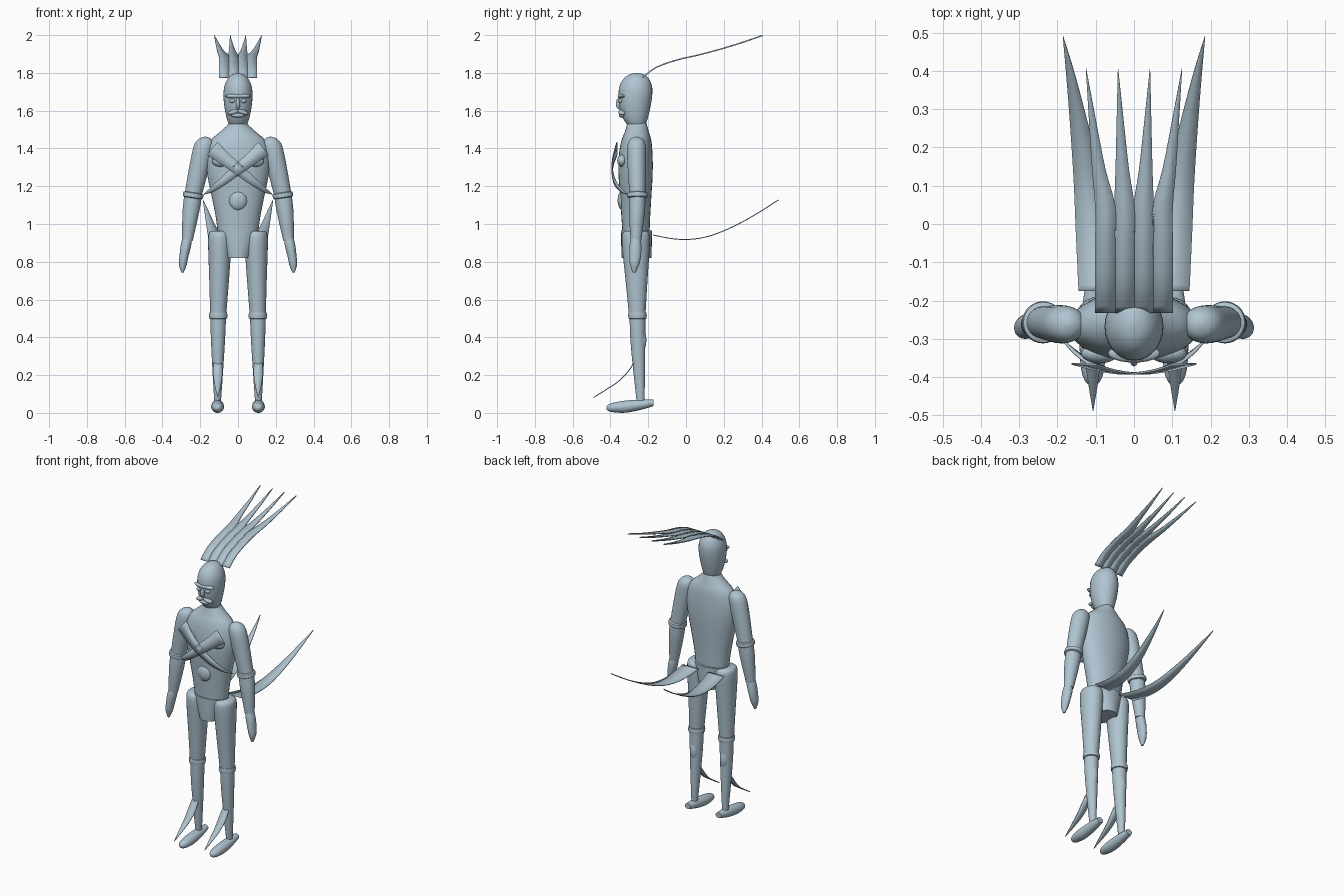
import bpy, bmesh, math
from mathutils import Vector

skin = bpy.data.materials.new("pale blue grey")
skin.diffuse_color = (0.43, 0.55, 0.63, 1)


def spline(rows, n):
    """Catmull-Rom interpolation of rows of numbers."""
    out = []
    for i in range(len(rows) - 1):
        a, b, c, d = (rows[max(i - 1, 0)], rows[i], rows[i + 1], rows[min(i + 2, len(rows) - 1)])
        for k in range(n):
            t = k / n
            out.append([0.5 * (2 * q + (r - p) * t + (2 * p - 5 * q + 4 * r - s) * t * t
                               + (3 * q - p - 3 * r + s) * t ** 3) for p, q, r, s in zip(a, b, c, d)])
    return out + [list(rows[-1])]


def finish(name, bm, angle=40):
    bmesh.ops.recalc_face_normals(bm, faces=bm.faces)
    me = bpy.data.meshes.new(name)
    bm.to_mesh(me)
    bm.free()
    ob = bpy.data.objects.new(name, me)
    bpy.context.collection.objects.link(ob)
    me.materials.append(skin)
    bpy.ops.object.select_all(action='DESELECT')
    ob.select_set(True)
    bpy.context.view_layer.objects.active = ob
    bpy.ops.object.shade_smooth_by_angle(angle=math.radians(angle))
    return ob


def loft(name, rings, n=3, sides=28, along_y=False):
    """Elliptical rings (x, y, z, rx, r2), upright or running along y."""
    bm = bmesh.new()
    loops = []
    for x, y, z, rx, r2 in spline(rings, n):
        loop = []
        for k in range(sides):
            a = 2 * math.pi * k / sides
            c, s = rx * math.cos(a), r2 * math.sin(a)
            loop.append(bm.verts.new((x + c, y, z + s) if along_y else (x + c, y + s, z)))
        loops.append(loop)
    for p, q in zip(loops, loops[1:]):
        for k in range(sides):
            j = (k + 1) % sides
            bm.faces.new((p[k], p[j], q[j], q[k]))
    bm.faces.new(loops[0])
    bm.faces.new(loops[-1])
    return finish(name, bm)


def ribbon(name, rows, n=4, thick=0.005):
    """Thin blade between two edges; rows hold one point on each edge."""
    bm = bmesh.new()
    pairs = [(bm.verts.new(r[:3]), bm.verts.new(r[3:])) for r in spline(rows, n)]
    for (a, b), (c, d) in zip(pairs, pairs[1:]):
        bm.faces.new((a, b, d, c))
    ob = finish(name, bm)
    m = ob.modifiers.new("thickness", 'SOLIDIFY')
    m.thickness, m.offset = thick, 0
    return ob


def ball(name, loc, size, tilt=0):
    bm = bmesh.new()
    bmesh.ops.create_uvsphere(bm, u_segments=24, v_segments=14, radius=1)
    bmesh.ops.scale(bm, vec=size, verts=bm.verts)
    ob = finish(name, bm)
    ob.location = loc
    ob.rotation_euler = (0, tilt, 0)


def band(name, loc, r, tube, tilt=0):
    ob_rows = [(0, 0, -tube, r - tube, r - tube), (0, 0, -tube * .7, r, r),
               (0, 0, tube * .7, r, r), (0, 0, tube, r - tube, r - tube)]
    ob = loft(name, ob_rows, 2)
    ob.location = loc
    ob.rotation_euler = (0, tilt, 0)


# Head, torso and hips
loft("head", [(0, -.262, 1.525, .048, .048), (0, -.268, 1.56, .06, .066), (0, -.27, 1.62, .072, .082),
              (0, -.268, 1.68, .077, .089), (0, -.266, 1.73, .072, .086), (0, -.263, 1.77, .054, .066),
              (0, -.261, 1.792, .03, .038), (0, -.26, 1.80, .003, .003)])
loft("torso", [(0, -.26, 1.55, .044, .046), (0, -.26, 1.53, .05, .052), (0, -.26, 1.49, .092, .063),
               (0, -.262, 1.45, .138, .077), (0, -.265, 1.40, .162, .086), (0, -.267, 1.33, .17, .091),
               (0, -.267, 1.25, .161, .09), (0, -.266, 1.15, .14, .083), (0, -.266, 1.05, .12, .077),
               (0, -.265, .98, .11, .073), (0, -.265, .93, .105, .071)])
loft("hips", [(0, -.262, .965, .112, .082), (0, -.262, .89, .09, .081), (0, -.262, .82, .066, .078)], 2)
ball("belly", (0, -.332, 1.125), (.05, .03, .055))

# Face
ball("brow", (0, -.338, 1.677), (.068, .024, .014))
ball("nose", (0, -.35, 1.638), (.012, .022, .032))
ball("lower_lip", (0, -.338, 1.575), (.036, .018, .012))
for s in (-1, 1):
    ball("eye", (s * .03, -.347, 1.652), (.016, .012, .011))
    ball("upper_lip", (s * .024, -.337, 1.592), (.032, .021, .013), s * .3)

# Crest of four pointed strands swept backwards
path = [(-.23, 1.775), (-.16, 1.828), (-.05, 1.868), (.045, 1.89), (.14, 1.914), (.27, 1.952), (.405, 1.998)]
for i in range(4):
    c = -.075 + .05 * i
    tip = c * 1.67
    rows = []
    for k, (y, z) in enumerate(path):
        t = max(0, (k - 3) / 3)
        x, w = c + (tip - c) * t, .026 * (1 - t) + .0005
        rows.append((x - w, y, z, x + w, y, z))
    ribbon("crest_strand", rows, 3, .007)

for s in (-1, 1):
    # Arms
    loft("upper_arm", [(s * .172, -.262, 1.462, .006, .005), (s * .174, -.262, 1.452, .031, .03),
                       (s * .178, -.262, 1.425, .051, .046), (s * .19, -.262, 1.37, .055, .05),
                       (s * .212, -.26, 1.27, .052, .047), (s * .238, -.257, 1.15, .046, .042)])
    band("elbow_band", (s * .238, -.257, 1.152), .053, .016, -s * .15)
    loft("forearm", [(s * .238, -.257, 1.15, .047, .043), (s * .25, -.26, 1.06, .044, .042),
                     (s * .268, -.265, .91, .028, .028)])
    loft("hand", [(s * .268, -.266, .94, .022, .022), (s * .275, -.267, .89, .028, .031),
                  (s * .286, -.269, .83, .024, .031), (s * .292, -.272, .785, .021, .024),
                  (s * .294, -.275, .742, .006, .008)])
    # Legs
    loft("thigh", [(s * .098, -.265, .962, .045, .055), (s * .097, -.265, .945, .059, .072),
                   (s * .097, -.265, .88, .061, .073), (s * .1, -.262, .7, .052, .058),
                   (s * .105, -.258, .51, .042, .043)])
    band("knee_band", (s * .105, -.257, .515), .047, .022)
    loft("shin", [(s * .105, -.257, .51, .042, .042), (s * .106, -.255, .38, .037, .039),
                  (s * .107, -.248, .22, .028, .031), (s * .108, -.24, .05, .017, .02)])
    ball("calf", (s * .106, -.232, .385), (.026, .022, .058))
    loft("foot", [(s * .108, -.422, .027, .003, .003), (s * .108, -.412, .027, .019, .017),
                  (s * .108, -.38, .029, .03, .026), (s * .108, -.32, .033, .034, .032),
                  (s * .108, -.24, .043, .03, .027), (s * .108, -.172, .053, .021, .017)], along_y=True)
    # Curved shin blade
    ribbon("shin_blade", [(s * .107 - w, y, z, s * .107 + w, y, z) for y, z, w in
                          ((-.278, .262, .022), (-.31, .215, .025), (-.36, .165, .02),
                           (-.42, .125, .012), (-.488, .082, .0005))])
    # Swept-back hip blade
    ribbon("hip_blade", [(s * a, y, z, s * b, y, z) for y, z, a, b in
                         ((-.175, .942, .035, .145), (-.09, .925, .048, .149), (0, .918, .065, .153),
                          (.1, .93, .085, .157), (.2, .964, .105, .163), (.3, .012 + 1, .13, .17),
                          (.4, 1.07, .157, .178), (.49, 1.128, .185, .186))])
    # Chest lens and crossed strap
    ball("chest_lens", (s * .09, -.338, 1.335), (.048, .026, .033))
    rows = []
    for x, y, z, w in ((-.135, -.365, 1.4, .045), (-.07, -.383, 1.345, .035), (0, -.391, 1.29, .029),
                       (.08, -.378, 1.225, .022), (.14, -.345, 1.18, .013), (.182, -.308, 1.157, .001)):
        rows.append((s * (x - .62 * w), y, z - .78 * w, s * (x + .62 * w), y, z + .78 * w))
    ribbon("chest_strap", rows)
